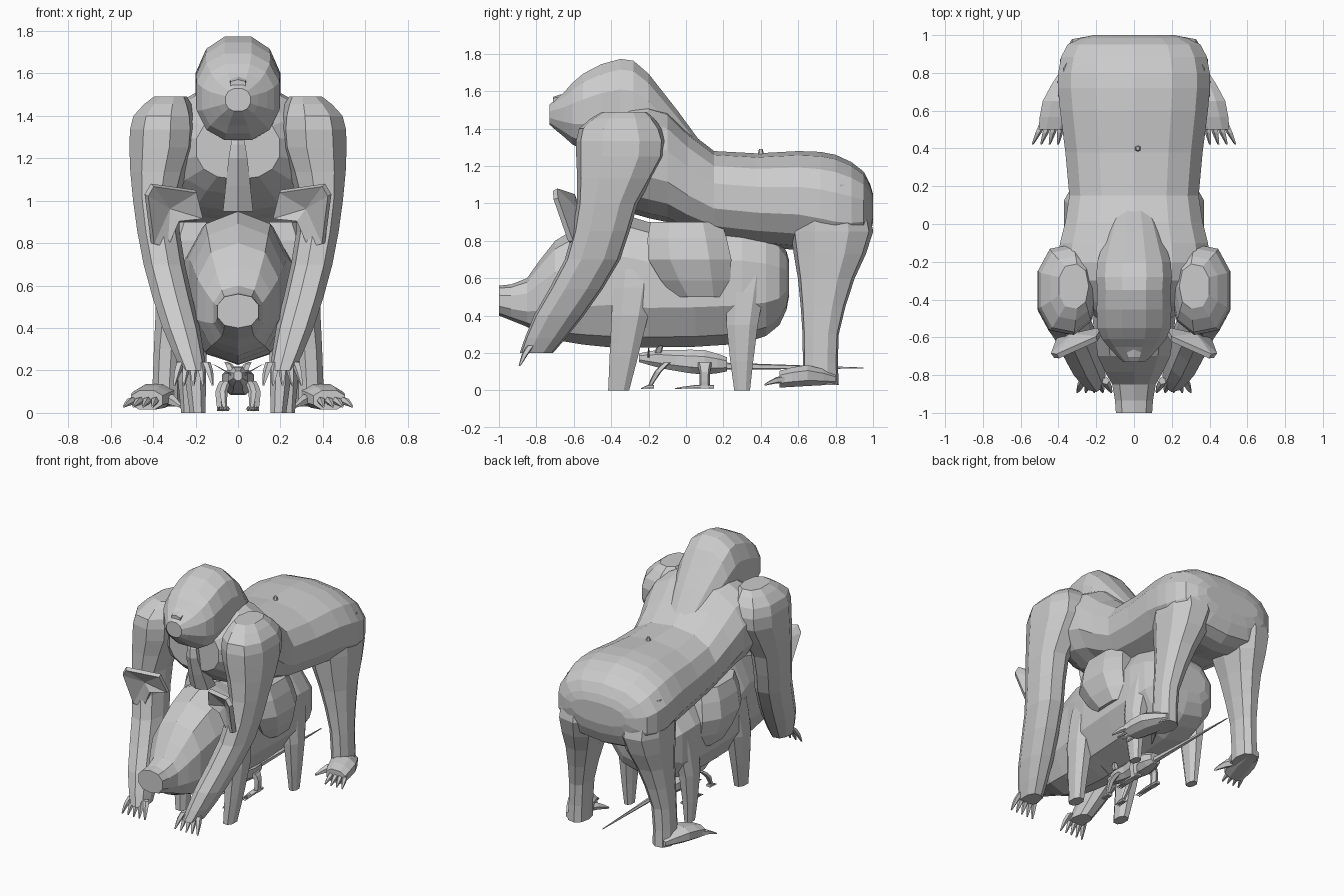
import bpy, bmesh, math
from mathutils import Vector

if "Cube" in bpy.data.objects:
    bpy.data.objects.remove(bpy.data.objects["Cube"], do_unlink=True)


def finish(name, bm, mirror):
    """Turn a bmesh into a flat-shaded object, mirrored left to right if asked."""
    bmesh.ops.recalc_face_normals(bm, faces=bm.faces)
    mesh = bpy.data.meshes.new(name)
    bm.to_mesh(mesh)
    bm.free()
    obj = bpy.data.objects.new(name, mesh)
    bpy.context.collection.objects.link(obj)
    if mirror:
        obj.modifiers.new("Mirror", "MIRROR").use_mirror_merge = False
    return obj


def add_midpoints(keys):
    """Insert one smoothly curved ring between each pair of key rings."""
    padded = [keys[0], *keys, keys[-1]]
    rings = [keys[0]]
    for before, start, end, after in zip(padded, keys, keys[1:], padded[3:]):
        rings.append([(9 * (s + e) - b - a) / 16
                      for b, s, e, a in zip(before, start, end, after)])
        rings.append(end)
    return rings


def loft(name, axis, keys, sides, mirror):
    """Skin rings (x, y, z, half width, half depth) that face along an axis."""
    bm = bmesh.new()
    rings = []
    for x, y, z, width, depth in add_midpoints(keys):
        ring = []
        for i in range(sides):
            angle = math.tau * (i + 0.5) / sides
            # A power below one fills out the corners of the ellipse
            u, v = (size * math.copysign(abs(part) ** 0.85, part) for size, part in
                    ((width, math.cos(angle)), (depth, math.sin(angle))))
            offset = (u, 0, v) if axis == "y" else (u, v, 0)
            ring.append(bm.verts.new(Vector((x, y, z)) + Vector(offset)))
        rings.append(ring)
    for near, far in zip(rings, rings[1:]):
        for i in range(sides):
            j = (i + 1) % sides
            bm.faces.new((near[i], near[j], far[j], far[i]))
    bm.faces.new(rings[0])
    bm.faces.new(rings[-1])
    return finish(name, bm, mirror)


def body(name, profile, sides):
    """Central form along y, from rows of (y, bottom, top, half width)."""
    keys = [(0, y, (low + high) / 2, width, (high - low) / 2)
            for y, low, high, width in profile]
    loft(name, "y", keys, sides, False)


def limb(name, axis, path, depth=1, sides=8, mirror=True):
    """Form along a path of (x, y, z, half width); depth scales the other half."""
    keys = [(x, y, z, width, width * depth) for x, y, z, width in path]
    loft(name, axis, keys, sides, mirror)


def claws(name, axis, root, tip, radius, count=1, step=0.0):
    """Fan of tapering digits around a middle root and tip."""
    for i in range(count):
        shift = Vector((step * (i - (count - 1) / 2), 0, 0))
        start, end = Vector(root) + shift, Vector(tip) + shift * 1.5
        knuckle = start.lerp(end, 0.5) + Vector((0, 0, radius / 2))
        limb(name, axis, [(*start, radius), (*knuckle, radius * 0.9),
                          (*end, radius / 4)], sides=5)


# Ape torso, head and face
body("ape_torso", [
    (1, .9, 1.05, .22), (.95, .75, 1.17, .36), (.8, .7, 1.26, .41),
    (.6, .75, 1.28, .4), (.15, .8, 1.28, .35), (-.1, .9, 1.5, .4),
    (-.3, .95, 1.52, .4), (-.5, 1.1, 1.4, .2)], sides=14)
body("ape_head", [
    (.1, 1.1, 1.3, .1), (-.2, 1.25, 1.7, .2), (-.35, 1.28, 1.78, .2),
    (-.55, 1.28, 1.7, .2), (-.65, 1.35, 1.6, .14), (-.73, 1.42, 1.53, .06)],
    sides=12)
limb("ape_nose", "y", [(0, -.6, 1.58, .05), (0, -.71, 1.55, .04)],
     depth=.5, sides=6, mirror=False)
limb("ape_chest_fold", "z", [(0, -.4, .95, .08), (0, -.5, 1.2, .05),
                             (0, -.5, 1.3, .03)], sides=6, mirror=False)
limb("back_button", "z", [(.02, .4, 1.25, .02), (.02, .4, 1.29, .01)],
     sides=6, mirror=False)

# Ape arms and hands
limb("ape_arm", "z", [
    (.32, -.33, 1.49, .08), (.35, -.35, 1.4, .15), (.36, -.35, 1.25, .16),
    (.39, -.42, 1, .11), (.35, -.5, .7, .1), (.27, -.68, .4, .09),
    (.21, -.8, .2, .06)], depth=1.5, sides=9)
claws("ape_finger", "z", root=(.21, -.83, .24), tip=(.21, -.89, .13),
      radius=.02, count=5, step=.03)

# Ape legs and feet
limb("ape_leg", "z", [
    (.25, .75, 1.1, .13), (.24, .78, .85, .16), (.28, .75, .6, .11),
    (.33, .72, .3, .07), (.34, .72, .03, .07)], depth=1.4, sides=9)
limb("ape_foot", "y", [(.35, .8, .06, .05), (.39, .65, .08, .1),
                       (.43, .5, .06, .08)], depth=.6)
claws("ape_toe", "y", root=(.43, .55, .06), tip=(.47, .42, .03),
      radius=.02, count=4, step=.03)
claws("ape_big_toe", "y", root=(.36, .65, .06), tip=(.27, .5, .03), radius=.03)

# Pig body and side bulges
body("pig_body", [
    (-1, .4, .56, .1), (-.85, .34, .6, .12), (-.7, .27, .8, .2),
    (-.4, .23, .95, .24), (-.2, .23, .9, .28), (.3, .25, .9, .3),
    (.5, .35, .8, .25), (.55, .5, .7, .15)], sides=10)
limb("pig_side_bulge", "z", [(.2, 0, .9, .12), (.24, .02, .7, .14),
                             (.22, .08, .5, .09)], depth=1.7)

# Pig legs
limb("pig_front_leg", "z", [(.18, -.27, .65, .08), (.21, -.3, .4, .07),
                            (.19, -.36, 0, .04)], depth=1.5)
limb("pig_hind_leg", "z", [(.2, .33, .65, .08), (.24, .3, .35, .06),
                           (.24, .3, 0, .03)], depth=1.5)

# Pig ears, cupped plates that lean forward towards the tip
bm = bmesh.new()
outline = [(.17, .92), (.2, 1.05), (.41, 1.08), (.44, 1.03), (.41, .8),
           (.34, .78), (.28, .9)]
rim = [bm.verts.new((x, -.2 - .4 * x - .3 * z, z)) for x, z in outline]
hub = bm.verts.new((.33, -.58, .97))
for here, following in zip(rim, rim[1:] + rim[:1]):
    bm.faces.new((here, following, hub))
ear = finish("pig_ear", bm, True)
ear.modifiers.new("Thickness", "SOLIDIFY").thickness = .03

# Rat body, tail, ears and whiskers
body("rat_body", [
    (-.25, .15, .2, .02), (-.15, .12, .22, .05), (-.05, .1, .22, .05),
    (.1, .08, .22, .08), (.22, .1, .18, .04)], sides=8)
limb("rat_tail", "y", [(0, .2, .13, .02), (0, .95, .12, .003)],
     sides=5, mirror=False)
claws("rat_ear", "z", root=(.03, -.15, .2), tip=(.06, -.13, .24), radius=.02)
claws("rat_whisker", "z", root=(.02, -.2, .17), tip=(.12, -.2, .23), radius=.006)

# Rat legs and feet
limb("rat_front_leg", "z", [(.05, -.1, .15, .02), (.07, -.15, .1, .02),
                            (.06, -.2, .01, .01)], sides=5)
limb("rat_hind_leg", "z", [(.06, .1, .15, .03), (.09, .1, .1, .02),
                           (.08, .1, .01, .02)], depth=1.5, sides=5)
claws("rat_front_toe", "y", root=(.06, -.17, .02), tip=(.06, -.24, .01),
      radius=.01, count=3, step=.01)
claws("rat_hind_toe", "y", root=(.08, .15, .02), tip=(.08, -.06, .01),
      radius=.01, count=3, step=.01)
